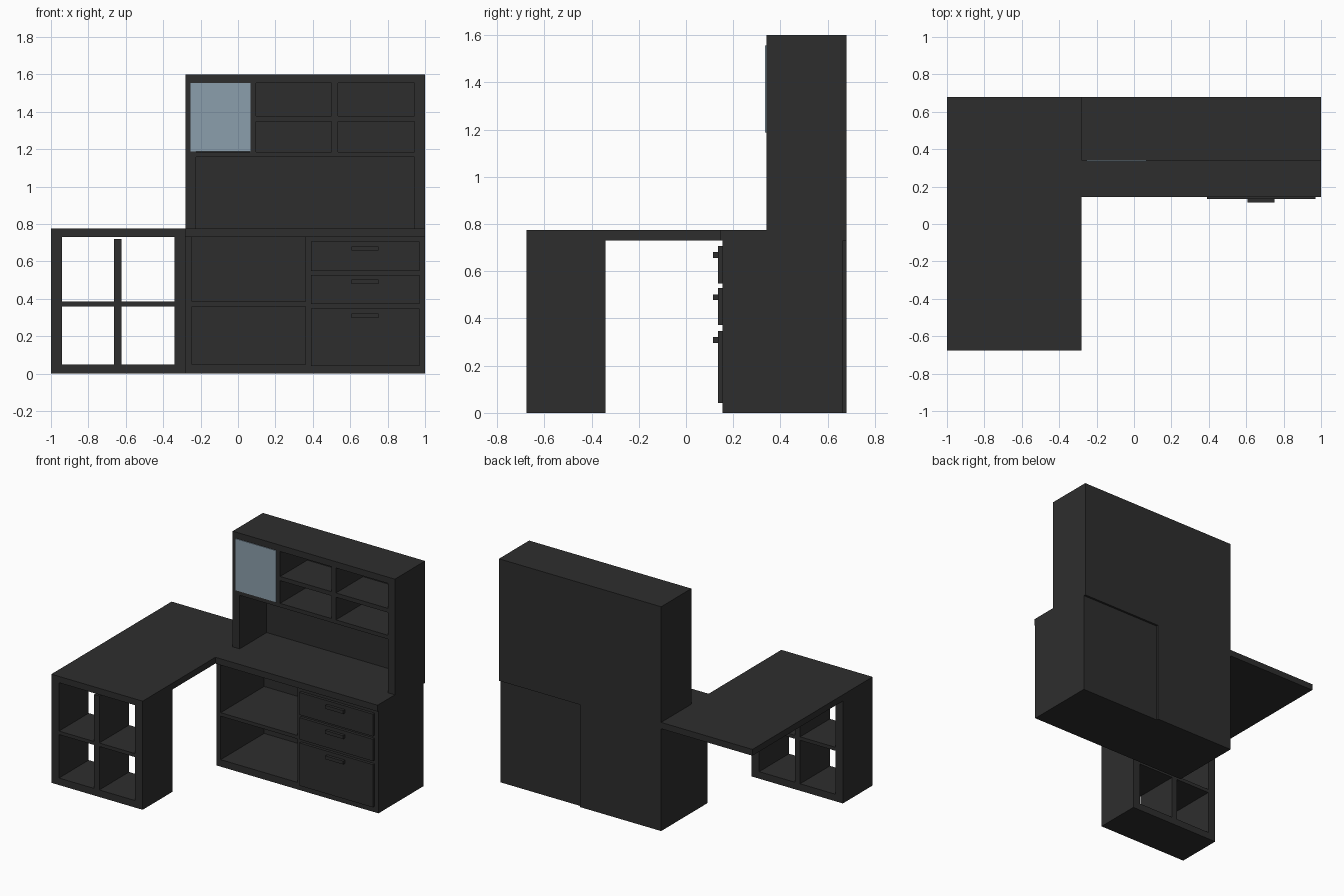
import bpy
import bmesh

if "Cube" in bpy.data.objects:
    bpy.data.objects.remove(bpy.data.objects["Cube"], do_unlink=True)


def make_material(name, colour):
    mat = bpy.data.materials.new(name)
    mat.use_nodes = True
    mat.diffuse_color = colour
    mat.node_tree.nodes["Principled BSDF"].inputs["Base Color"].default_value = colour
    return mat


charcoal = make_material("charcoal_wood", (0.027, 0.027, 0.027, 1))
pale_glass = make_material("pale_blue_glass", (0.26, 0.345, 0.415, 1))


def finish(name, bm, mat):
    bmesh.ops.recalc_face_normals(bm, faces=bm.faces)
    mesh = bpy.data.meshes.new(name)
    bm.to_mesh(mesh)
    bm.free()
    mesh.materials.append(mat)
    obj = bpy.data.objects.new(name, mesh)
    bpy.context.collection.objects.link(obj)
    return obj


def box(name, xs, ys, zs, mat=charcoal):
    """Box spanning the given (low, high) ranges."""
    bm = bmesh.new()
    bmesh.ops.create_cube(bm, size=1)
    for v in bm.verts:
        v.co = [r[0] if c < 0 else r[1] for c, r in zip(v.co, (xs, ys, zs))]
    return finish(name, bm, mat)


# L-shaped worktop
TOP = (0.73, 0.775)
corner, counter_front, back = -0.28, 0.145, 0.68
outline = [(-1, -0.675), (corner, -0.675), (corner, counter_front),
           (1, counter_front), (1, back), (-1, back)]
bm = bmesh.new()
face = bm.faces.new([bm.verts.new((x, y, TOP[0])) for x, y in outline])
raised = bmesh.ops.extrude_face_region(bm, geom=[face])["geom"]
bmesh.ops.translate(bm, vec=(0, 0, TOP[1] - TOP[0]),
                    verts=[g for g in raised if isinstance(g, bmesh.types.BMVert)])
finish("worktop", bm, charcoal)

# Open cube shelf carrying the free end of the desk
LEG_Y = (-0.675, -0.34)
box("leg_shelf_right_side", (-1, -0.94), LEG_Y, (0, TOP[0]))
box("leg_shelf_left_side", (-0.34, corner), LEG_Y, (0, TOP[0]))
box("leg_shelf_base", (-0.94, -0.34), LEG_Y, (0, 0.05))
box("leg_shelf_board", (-0.94, -0.34), LEG_Y, (0.36, 0.385))
box("leg_shelf_divider", (-0.663, -0.622), LEG_Y, (0.05, 0.72))

# Open base cabinet
BASE_Y = (0.155, back)
box("base_side", (corner, -0.245), BASE_Y, (0, TOP[0]))
box("base_floor", (-0.245, 0.36), BASE_Y, (0, 0.05))
box("base_shelf", (-0.245, 0.36), BASE_Y, (0.36, 0.385))
box("base_back", (-0.245, 0.36), (0.645, back), (0.05, TOP[0]))

# Drawer unit, its back slightly recessed
box("drawer_unit", (0.36, 1), (0.155, 0.665), (0, TOP[0]))
drawers = [("bottom", 0.042, 0.347), ("middle", 0.372, 0.528), ("top", 0.548, 0.707)]
for label, low, high in drawers:
    box(label + "_drawer_front", (0.39, 0.97), (0.135, 0.155), (low, high))
    grip = high - 0.038
    box(label + "_drawer_handle", (0.608, 0.75), (0.115, 0.135), (grip - 0.012, grip + 0.012))

# Hutch carcass
HUTCH_Y = (0.34, back)
INNER_Y = (0.34, 0.645)
box("hutch_right_side", (corner, -0.225), HUTCH_Y, (TOP[1], 1.555))
box("hutch_left_side", (0.945, 1), HUTCH_Y, (TOP[1], 1.555))
box("hutch_top", (corner, 1), HUTCH_Y, (1.555, 1.6))
box("hutch_back", (-0.225, 0.945), (0.645, back), (TOP[1], 1.555))

# Hutch compartments
box("hutch_long_shelf", (-0.225, 0.945), INNER_Y, (1.157, 1.185))
box("hutch_door_divider", (0.065, 0.095), INNER_Y, (1.185, 1.555))
box("hutch_cubby_divider", (0.5, 0.535), INNER_Y, (1.185, 1.555))
for label, xs in (("right", (0.095, 0.5)), ("left", (0.535, 0.945))):
    box(label + "_cubby_shelf", xs, INNER_Y, (1.347, 1.377))

# Glass door
box("glass_door", (-0.255, 0.067), (0.335, 0.34), (1.187, 1.555), pale_glass)
